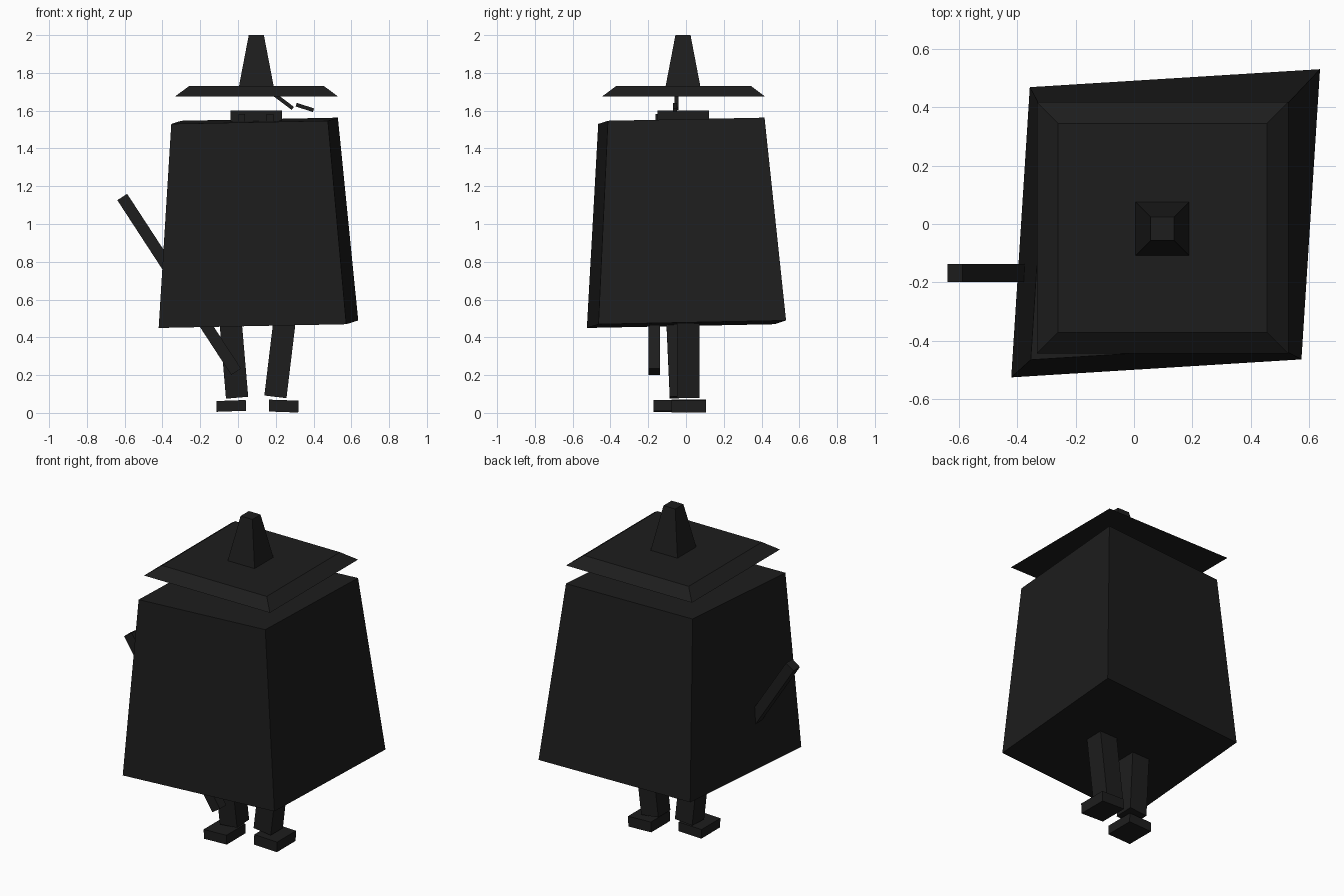
import bpy
from math import radians
from mathutils import Euler, Matrix, Vector

if "Cube" in bpy.data.objects:
    bpy.data.objects.remove(bpy.data.objects["Cube"], do_unlink=True)

black = bpy.data.materials.new("charcoal black")
black.use_nodes = True
colour = (0.0125, 0.0125, 0.0125, 1)
black.diffuse_color = colour
black.node_tree.nodes["Principled BSDF"].inputs["Base Color"].default_value = colour


def block(name, centre, bottom, top, height, tilt=0):
    """Box with separate bottom and top (width, depth), tilted sideways."""
    verts = [(sx * w / 2, sy * d / 2, sz * height / 2)
             for sz, (w, d) in ((-1, bottom), (1, top))
             for sx, sy in ((-1, -1), (1, -1), (1, 1), (-1, 1))]
    faces = [(3, 2, 1, 0), (4, 5, 6, 7)]
    faces += [(i, (i + 1) % 4, (i + 1) % 4 + 4, i + 4) for i in range(4)]
    mesh = bpy.data.meshes.new(name)
    mesh.from_pydata(verts, [], faces)
    mesh.materials.append(black)
    obj = bpy.data.objects.new(name, mesh)
    obj.location = centre
    obj.rotation_euler = Euler((0, radians(tilt), 0))
    bpy.context.collection.objects.link(obj)
    return obj


def skew(obj, x_axis, y_axis, z_axis):
    """Map the local axes of a part to new directions."""
    obj.data.transform(Matrix((x_axis, y_axis, z_axis)).transposed().to_4x4())


def beam(name, start, end, size):
    """Square bar between two points."""
    start, end = Vector(start), Vector(end)
    axis = end - start
    obj = block(name, (start + end) / 2, (size, size), (size, size), axis.length)
    side = Vector((0, 1, 0)).cross(axis).normalized()
    skew(obj, side, axis.cross(side).normalized(), axis.normalized())


# Cloaked body, slightly skewed
cloak = block("cloak", (0.098, -0.011, 1.008), (0.993, 0.993), (0.829, 0.829), 1.077)
skew(cloak, (1, 0.062, 0.02), (0.064, 1, 0.02), (-0.019, -0.025, 1))

# Head sunk into the cloak, with two eyes
block("head", (0.097, -0.015, 1.465), (0.272, 0.272), (0.272, 0.272), 0.27)
for side, x in (("right", 0.02), ("left", 0.17)):
    block(side + "_eye", (x, -0.156, 1.562), (0.036, 0.009), (0.036, 0.009), 0.04)

# Wide hat
block("hat_brim", (0.098, -0.013, 1.703), (0.86, 0.86), (0.715, 0.715), 0.054)
block("hat_crown", (0.097, -0.016, 1.837), (0.205, 0.205), (0.08, 0.08), 0.326)

# Thin sticks under the brim
beam("straw_inner", (0.18, -0.05, 1.695), (0.29, -0.05, 1.612), 0.02)
beam("straw_outer", (0.308, -0.058, 1.632), (0.4, -0.058, 1.602), 0.02)

# Long staff passing through the cloak
beam("staff", (-0.613, -0.168, 1.143), (-0.01, -0.168, 0.218), 0.062)

# Legs and feet
beam("right_leg", (-0.005, -0.027, 0.083), (-0.045, -0.048, 0.55), 0.118)
beam("left_leg", (0.198, 0.012, 0.085), (0.254, 0.012, 0.55), 0.118)
block("right_foot", (-0.036, -0.079, 0.037), (0.156, 0.184), (0.156, 0.184), 0.057, -2)
block("left_foot", (0.242, 0.015, 0.036), (0.156, 0.184), (0.156, 0.184), 0.063, 2)
